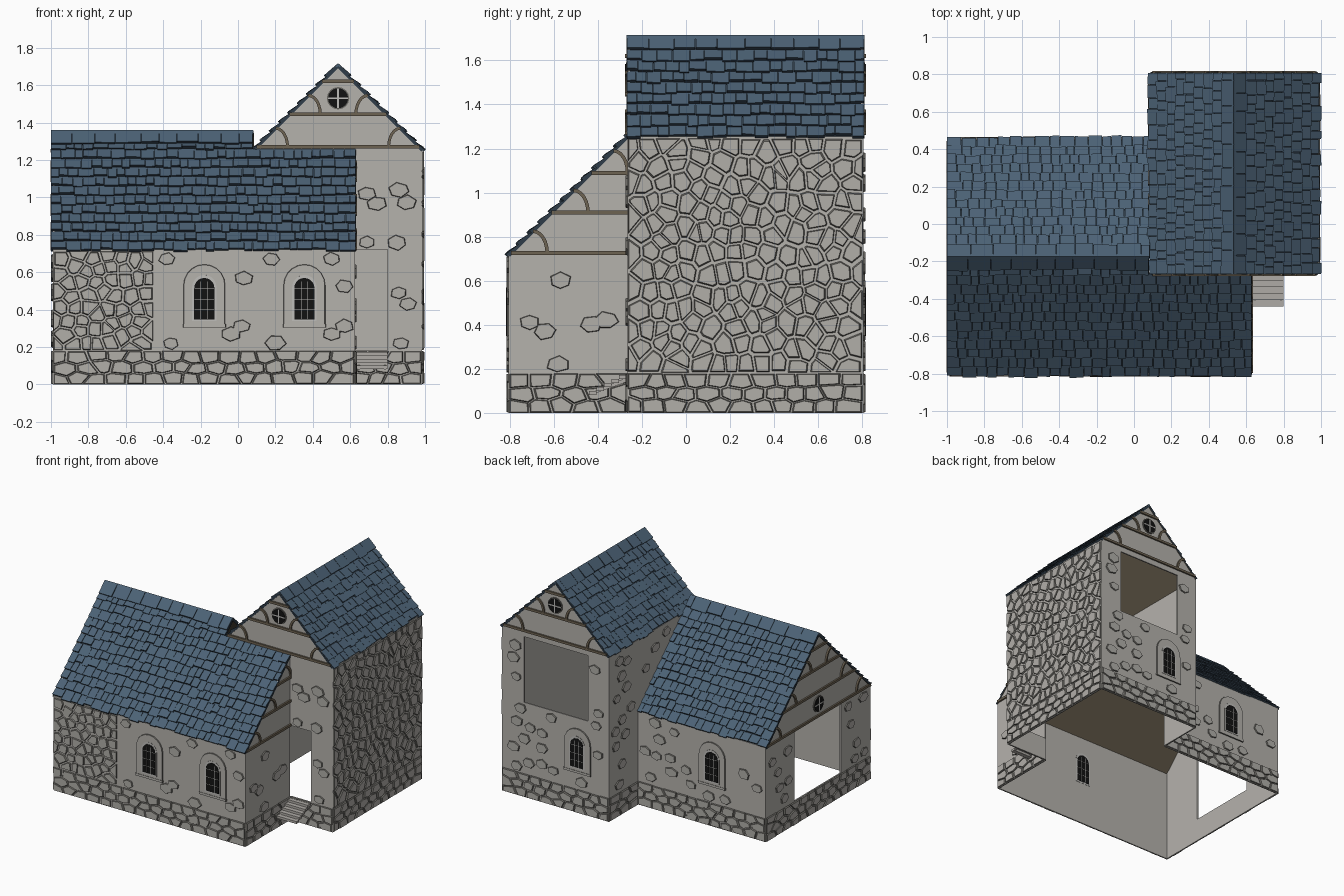
import bpy, bmesh, math, random
from mathutils import Vector as V

if "Cube" in bpy.data.objects:
    bpy.data.objects.remove(bpy.data.objects["Cube"])

random.seed(4)
COLORS = [("plaster", (.46, .445, .415)), ("stone", (.44, .425, .395)), ("stone_joint", (.15, .145, .13)),
          ("roof_blue", (.072, .122, .18)), ("roof_gap", (.028, .045, .065)), ("timber", (.155, .125, .085)),
          ("window_black", (.006, .006, .006)), ("window_frame", (.52, .51, .49)), ("step_wood", (.43, .41, .38))]
MATS = []
for n, c in COLORS:
    m = bpy.data.materials.new(n)
    m.diffuse_color = (*c, 1)
    m.use_nodes = True
    m.node_tree.nodes["Principled BSDF"].inputs["Base Color"].default_value = m.diffuse_color
    MATS.append(m)
PLASTER, STONE, JOINT, BLUE, GAP, TIMBER, BLACK, FRAME, STEP = range(9)
X, Y, Z = V((1, 0, 0)), V((0, 1, 0)), V((0, 0, 1))


def finish(name, bm):
    bmesh.ops.recalc_face_normals(bm, faces=bm.faces)
    me = bpy.data.meshes.new(name)
    bm.to_mesh(me)
    bm.free()
    for m in MATS:
        me.materials.append(m)
    bpy.context.collection.objects.link(bpy.data.objects.new(name, me))


def plate(bm, F, pts, d0, d1, top, side=None, scale=1, bot=None):
    """Closed plate on a wall frame F = (origin, u, v, normal); d1 may be a list of heights."""
    O, U, W, N = F
    n = len(pts)
    cu, cv = sum(p[0] for p in pts) / n, sum(p[1] for p in pts) / n
    h = d1 if isinstance(d1, list) else [d1] * n
    a = [bm.verts.new(O + U * p[0] + W * p[1] + N * d0) for p in pts]
    b = [bm.verts.new(O + U * (cu + (p[0] - cu) * scale) + W * (cv + (p[1] - cv) * scale) + N * h[i])
         for i, p in enumerate(pts)]
    bm.faces.new(b).material_index = top
    bm.faces.new(a[::-1]).material_index = top if bot is None else bot
    for i in range(n):
        j = (i + 1) % n
        bm.faces.new((a[i], a[j], b[j], b[i])).material_index = top if side is None else side


def rect(u0, v0, u1, v1):
    return [(u0, v0), (u1, v0), (u1, v1), (u0, v1)]


# wall frames: u runs along x or y, v is height
WF = (-.805 * Y, X, Z, -Y)
WR = (.625 * X, Y, Z, X)
WB = (.455 * Y, X, Z, Y)
WL = (-.99 * X, Y, Z, -X)
TF = (-.265 * Y, X, Z, -Y)
TR = (.985 * X, Y, Z, X)
TB = (.805 * Y, X, Z, Y)
TL = (.085 * X, Y, Z, -X)


def wall(name, F, *polys):
    bm = bmesh.new()
    for p in polys:
        plate(bm, F, p, -.01, 0, PLASTER)
    finish(name, bm)


# walls, built around the open doorways
wall("wing_front_wall", WF, rect(-.99, 0, .625, .72))
wall("wing_back_wall", WB, rect(-.99, 0, .085, .72))
wall("wing_right_wall", WR, rect(-.805, 0, -.265, .715), [(-.805, .715), (-.265, .715), (-.265, 1.255)])
wall("wing_left_wall", WL, rect(-.805, 0, .455, .18), rect(-.805, .18, -.45, .715), rect(.11, .18, .455, .715),
     [(-.805, .715), (.455, .715), (-.175, 1.345)])
GABLE = [(.085, 1.255), (.985, 1.255), (.535, 1.705)]
wall("tower_front_wall", TF, rect(.625, 0, .985, .18), rect(.8, .18, .985, .72), rect(.625, .72, .985, 1.255), GABLE)
wall("tower_back_wall", TB, rect(.085, 0, .985, .72), rect(.085, .72, .26, 1.22), rect(.8, .72, .985, 1.22),
     rect(.085, 1.22, .985, 1.255), GABLE)
wall("tower_right_wall", TR, rect(-.265, 0, .805, 1.255))
wall("tower_left_wall", TL, rect(.455, 0, .805, 1.255), [(.455, .715), (.455, 1.255), (-.085, 1.255)])


# fieldstone: Voronoi cells as raised stones with dark rims
def clip(poly, m, d):
    out = []
    for i, p in enumerate(poly):
        q = poly[(i + 1) % len(poly)]
        a = (p[0] - m[0]) * d[0] + (p[1] - m[1]) * d[1]
        b = (q[0] - m[0]) * d[0] + (q[1] - m[1]) * d[1]
        if a <= 0:
            out.append(p)
        if a * b < 0:
            t = a / (a - b)
            out.append((p[0] + (q[0] - p[0]) * t, p[1] + (q[1] - p[1]) * t))
    return out


def masonry(name, F, u0, v0, u1, v1, su, sv, fit, jit):
    bm = bmesh.new()
    nu, nv = max(1, round((u1 - u0) / su)), max(1, round((v1 - v0) / sv))
    du, dv, k2 = (u1 - u0) / nu, (v1 - v0) / nv, (su / sv) ** 2
    S = {(i, j): (u0 + (i + .5 + (j % 2 - .5) * .45 + random.uniform(-jit, jit)) * du,
                  v0 + (j + .5 + random.uniform(-jit, jit)) * dv) for i in range(nu) for j in range(nv)}
    for (i, j), s in S.items():
        poly = rect(u0, v0, u1, v1)
        for a in range(-2, 3):
            for b in range(-2, 3):
                t = S.get((i + a, j + b))
                if t and (a or b) and poly:
                    poly = clip(poly, ((s[0] + t[0]) / 2, (s[1] + t[1]) / 2), (t[0] - s[0], (t[1] - s[1]) * k2))
        if len(poly) > 2:
            k = random.uniform(fit - .06, fit + .04)
            cu, cv = sum(p[0] for p in poly) / len(poly), sum(p[1] for p in poly) / len(poly)
            poly = [(cu + (p[0] - cu) * k, cv + (p[1] - cv) * k) for p in poly]
            plate(bm, F, poly, -.001, random.uniform(.007, .011), STONE, JOINT, .86)
    finish(name, bm)


for name, F, a, b in (("wing_front", WF, -.99, .625), ("wing_right", WR, -.805, -.265), ("wing_back", WB, -.99, .085),
                      ("wing_left", WL, -.805, .455), ("tower_front", TF, .63, .985), ("tower_right", TR, -.265, .805),
                      ("tower_back", TB, .085, .985), ("tower_left", TL, .46, .805)):
    masonry(name + "_stone_base", F, a, 0, b, .18, .1, .055, .95, .22)
masonry("wing_front_stone_patch", WF, -.99, .18, -.45, .715, .078, .07, .88, .42)
masonry("tower_right_stone_face", TR, -.265, .18, .805, 1.25, .078, .085, .88, .45)


# scattered single stones in the plaster
def stones(name, F, spots):
    bm = bmesh.new()
    for u, v in spots:
        r, t = random.uniform(.046, .058), random.uniform(0, 6)
        pts = [(u + r * math.cos(t + k * math.tau / 6) * random.uniform(.85, 1.1),
                v + r * .75 * math.sin(t + k * math.tau / 6) * random.uniform(.85, 1.1)) for k in range(6)]
        plate(bm, F, pts, -.001, .009, STONE, JOINT, .9)
    finish(name, bm)


def scatter(u0, v0, u1, v1, count, *avoid):
    out = []
    for _ in range(count * 30):
        p = (random.uniform(u0 + .055, u1 - .055), random.uniform(v0 + .04, v1 - .04))
        hit = any(a - .055 < p[0] < c + .055 and b - .045 < p[1] < d + .045 for a, b, c, d in avoid)
        if not hit and len(out) < count and all(math.dist(p, q) > .095 for q in out):
            out.append(p)
    return out


stones("wing_front_stones", WF, [(-.38, .67), (.18, .67), (.5, .67), (.03, .565), (.57, .525), (.02, .31), (-.04, .27),
                                 (.57, .31), (.5, .27), (-.36, .22), (.2, .22)])
stones("wing_right_stones", WR, [(-.57, .6), (-.71, .41), (-.64, .37), (-.43, .4), (-.36, .42), (-.58, .22)])
stones("tower_front_stones", TF, [(.69, 1.02), (.74, .965), (.86, 1.04), (.9, .97), (.69, .76), (.85, .76),
                                  (.86, .49), (.91, .43), (.87, .22)])
stones("wing_back_stones", WB, scatter(-.99, .18, .085, .7, 14, (-.65, .3, -.43, .65)))
stones("wing_left_stones", WL, scatter(-.805, .18, -.45, .7, 6) + scatter(.11, .18, .455, .7, 6))
stones("tower_back_stones", TB, scatter(.085, .18, .985, 1.2, 20, (.24, .3, .46, .65), (.26, .72, .8, 1.25)))
stones("tower_left_stones", TL, scatter(.455, .18, .805, 1.22, 12) + [(.25, 1.12), (.36, 1.0), (.12, 1.19)])


# arched windows
def arch(c, w, v0, spring, n=10):
    return [(c - w, v0), (c + w, v0)] + [(c + w * math.cos(k * math.pi / n), spring + w * math.sin(k * math.pi / n))
                                        for k in range(n + 1)]


def arched_window(name, F, c):
    bm = bmesh.new()
    plate(bm, F, arch(c, .112, .31, .53), -.001, .008, PLASTER, JOINT, .97)
    plate(bm, F, rect(c - .115, .305, c + .115, .322), 0, .011, PLASTER, JOINT, .98)
    plate(bm, F, arch(c, .066, .335, .52), -.012, .010, FRAME, JOINT, .985)
    plate(bm, F, arch(c, .054, .348, .515), -.014, .012, BLACK)
    for u in (-.018, .018):
        plate(bm, F, rect(c + u - .0012, .35, c + u + .0012, .55), -.015, .013, FRAME)
    for v in (.40, .455, .515):
        plate(bm, F, rect(c - .053, v - .0012, c + .053, v + .0012), -.015, .013, FRAME)
    finish(name, bm)


arched_window("front_window_left", WF, -.18)
arched_window("front_window_right", WF, .355)
arched_window("wing_back_window", WB, -.54)
arched_window("tower_back_window", TB, .35)


# round gable windows
def round_window(name, F, u, v):
    bm = bmesh.new()
    for r, d, top in ((.06, .008, JOINT), (.054, .011, BLACK)):
        plate(bm, F, [(u + r * math.cos(k * math.tau / 16), v + r * math.sin(k * math.tau / 16)) for k in range(16)],
              -.013, d, top)
    plate(bm, F, rect(u - .0045, v - .053, u + .0045, v + .053), .01, .013, FRAME)
    plate(bm, F, rect(u - .053, v - .0045, u + .053, v + .0045), .01, .013, FRAME)
    finish(name, bm)


round_window("tower_front_round_window", TF, .535, 1.53)
round_window("tower_back_round_window", TB, .535, 1.53)
round_window("wing_left_round_window", WL, -.175, .815)


# gable timbers: level beams with curved braces at each end
def timbers(name, F, c, half, z0, levels, cut=None):
    bm = bmesh.new()
    for z in levels:
        w = half - max(0, z - z0)
        plate(bm, F, rect(c - w, z - .009, c + w if cut is None else cut, z + .009), -.001, .012, TIMBER)
        if w < .2:
            continue
        for s in (-1, 1) if cut is None else (-1,):
            def pt(t, r):
                return (c + s * (w - .1 - (.065 + r) * math.cos(t)), z + (.1 + r) * math.sin(t))
            for k in range(6):
                t, q = k * math.pi / 12, (k + 1) * math.pi / 12
                plate(bm, F, [pt(t, -.008), pt(t, .008), pt(q, .008), pt(q, -.008)], -.001, .012, TIMBER)
    finish(name, bm)


timbers("tower_front_timbers", TF, .535, .45, 1.255, (1.27, 1.445, 1.62))
timbers("tower_back_timbers", TB, .535, .45, 1.255, (1.27, 1.445, 1.62))
timbers("wing_left_timbers", WL, -.175, .63, .715, (.725, .91, 1.09, 1.25))
timbers("wing_right_timbers", WR, -.175, .63, .715, (.725, .91, 1.09), -.265)


# tiled roof slopes: slab with timber underside, overlapping tiles, larger ridge tiles
def roof(name, O, U, W, N, u0, u1, v0, v1, rows, ridge=0):
    bm = bmesh.new()
    F = (V(O), U, W.normalized(), N.normalized())
    plate(bm, F, rect(u0, v0, u1, v1), -.008, 0, GAP, GAP, 1, TIMBER)
    courses = [(v0 + (v1 - ridge - v0) * r / rows, (v1 - ridge - v0) / rows, .04, .085) for r in range(rows)]
    if ridge:
        courses.append((v1 - ridge, ridge + .008, .09, .14))
    for v, h, lo, hi in courses:
        u = u0
        while u < u1 - .001:
            e = u + random.uniform(lo, hi)
            e = u1 if e > u1 - .03 else e
            b = v + random.uniform(-.012, .009)
            d, t = random.uniform(.011, .018), .011 if lo > .08 else .004
            plate(bm, F, rect(u + .0015, b, e - .0015, v + h), -.001, [d, random.uniform(.011, .018), t, t], BLUE, GAP)
            u = e
    finish(name, bm)


R2 = math.sqrt(2)
F0, FT = (0, -.805, .715), .54 * R2
roof("wing_roof_front", F0, X, Y + Z, Z - Y, -1, .63, 0, FT, 11)
roof("wing_roof_front_ridge", F0, X, Y + Z, Z - Y, -1, .08, FT, .63 * R2, 1, .085)
roof("wing_roof_back", (0, .455, .715), X, Z - Y, Z + Y, -1, .085, 0, .63 * R2, 12, .085)
roof("tower_roof_left", (.085, 0, 1.252), Y, X + Z, Z - X, -.27, .81, 0, .45 * R2, 8, .08)
roof("tower_roof_right", (.985, 0, 1.252), Y, Z - X, Z + X, -.27, .81, 0, .45 * R2, 8, .08)

# ridge caps closing the joint between the slopes
for name, F, a, b in (("wing_ridge_cap", (V((0, -.175, 1.345)), Y, Z, X), -1, .08),
                      ("tower_ridge_cap", (V((.535, 0, 1.702)), X, Z, Y), -.27, .81)):
    bm = bmesh.new()
    plate(bm, F, [(-.014, -.004), (.014, -.004), (0, .0145)], a, b, BLUE)
    finish(name, bm)

# entrance steps: wooden treads rising to the doorway
bm = bmesh.new()
UP = (V((0, 0, 0)), X, Y, Z)
for k in range(5):
    y, z = -.44 + k * .034, .10 + k * .018
    plate(bm, UP, rect(.633, y, .80, y + .034), z - .018, z, STEP)
for x in (.64, .78):
    plate(bm, (x * X, Y, Z, X), [(-.435, .08), (-.27, .14), (-.27, .16), (-.435, .09)], 0, .012, STEP)
finish("entrance_steps", bm)
